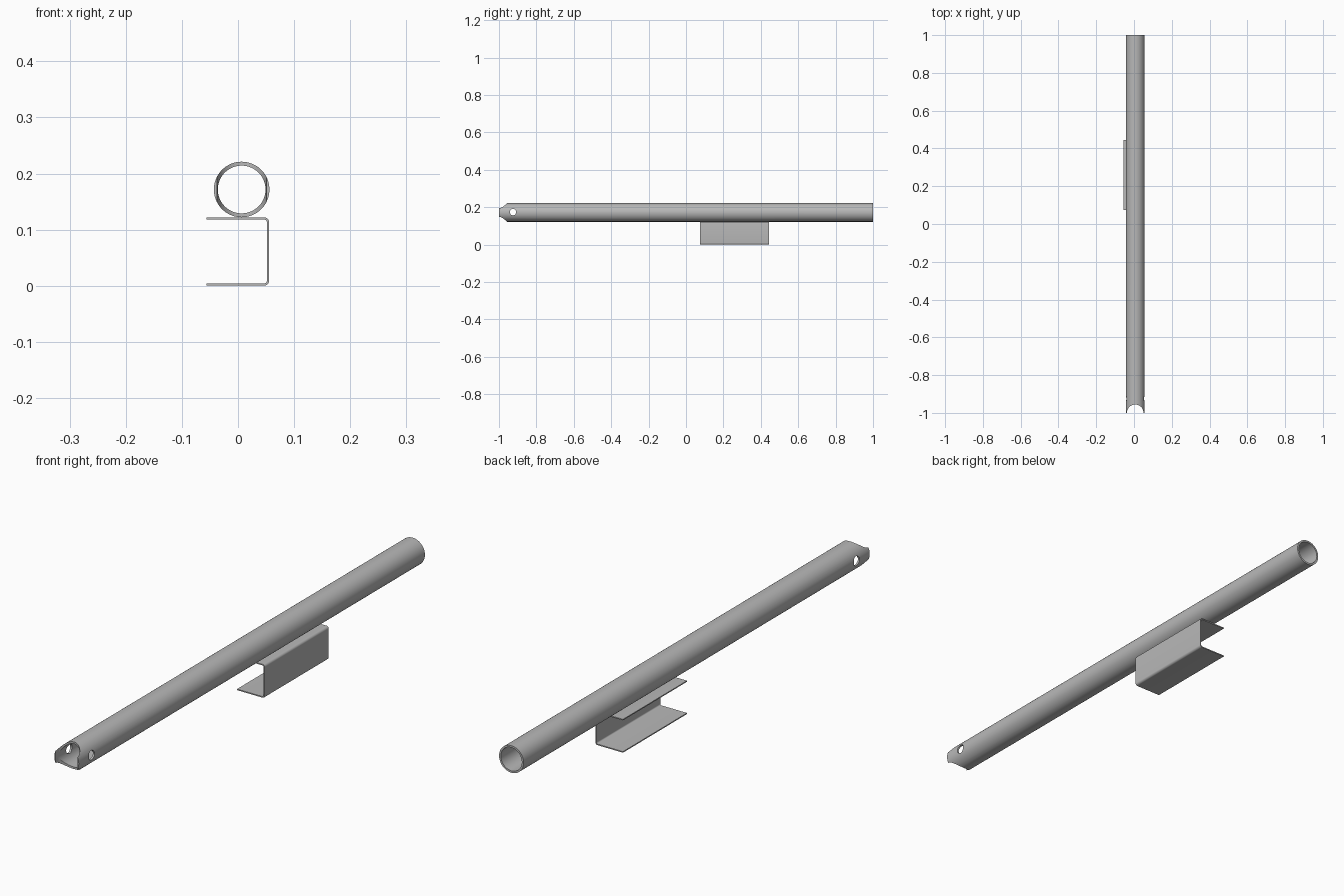
import bpy
import bmesh
import math
from mathutils import Matrix, Vector

cube = bpy.data.objects.get("Cube")
if cube:
    bpy.data.objects.remove(cube, do_unlink=True)

steel = bpy.data.materials.new("grey steel")
steel.use_nodes = True
GREY = (0.48, 0.48, 0.48, 1)
steel.diffuse_color = GREY
steel.node_tree.nodes["Principled BSDF"].inputs["Base Color"].default_value = GREY

TUBE_X, TUBE_Z = 0.0065, 0.1715
TUBE_R, BORE_R = 0.0495, 0.0425


def add_object(name, bm):
    bmesh.ops.recalc_face_normals(bm, faces=bm.faces)
    mesh = bpy.data.meshes.new(name)
    bm.to_mesh(mesh)
    bm.free()
    mesh.materials.append(steel)
    obj = bpy.data.objects.new(name, mesh)
    bpy.context.collection.objects.link(obj)
    return obj


def rod(name, radius, length, axis, centre, segments=64):
    bm = bmesh.new()
    turn = Vector((0, 0, 1)).rotation_difference(Vector(axis)).to_matrix().to_4x4()
    bmesh.ops.create_cone(bm, cap_ends=True, segments=segments, radius1=radius,
                          radius2=radius, depth=length,
                          matrix=Matrix.Translation(centre) @ turn)
    return add_object(name, bm)


def activate(obj):
    bpy.ops.object.select_all(action="DESELECT")
    obj.select_set(True)
    bpy.context.view_layer.objects.active = obj


def cut(obj, cutter):
    cutter.hide_render = True
    mod = obj.modifiers.new("cut", "BOOLEAN")
    mod.operation = "DIFFERENCE"
    mod.solver = "EXACT"
    mod.object = cutter
    activate(obj)
    bpy.ops.object.modifier_apply(modifier=mod.name)
    bpy.data.objects.remove(cutter, do_unlink=True)


def smooth(obj):
    activate(obj)
    bpy.ops.object.shade_smooth_by_angle(angle=math.radians(30))


# Hollow tube with a coped front end and a cross-drilled hole
tube = rod("tube", TUBE_R, 2, (0, 1, 0), (TUBE_X, 0, TUBE_Z), 96)
cut(tube, rod("bore_cutter", BORE_R, 2.2, (0, 1, 0), (TUBE_X, 0, TUBE_Z), 96))
cut(tube, rod("cope_cutter", 0.044, 0.3, (0, 0, 1), (TUBE_X, -1, TUBE_Z)))
cut(tube, rod("hole_cutter", 0.017, 0.3, (1, 0, 0), (TUBE_X, -0.925, TUBE_Z + 0.002), 32))
smooth(tube)

# Bent sheet channel below the tube, open towards -x
LEFT, RIGHT, HEIGHT, SHEET, BEND = -0.0565, 0.0555, 0.122, 0.004, 0.009


def channel_side(inset):
    points = [(LEFT, inset)]
    for z, start in ((BEND, -90), (HEIGHT - BEND, 0)):
        for step in range(7):
            a = math.radians(start + step * 15)
            r = BEND - inset
            points.append((RIGHT - BEND + r * math.cos(a), z + r * math.sin(a)))
    return points + [(LEFT, HEIGHT - inset)]


bm = bmesh.new()
outer, inner = ([bm.verts.new((x, 0.075, z)) for x, z in channel_side(i)]
                for i in (0, SHEET))
for i in range(len(outer) - 1):
    bm.faces.new((outer[i], outer[i + 1], inner[i + 1], inner[i]))
sheet = bmesh.ops.extrude_face_region(bm, geom=bm.faces[:], use_keep_orig=True)
bmesh.ops.translate(bm, vec=(0, 0.37, 0),
                    verts=[v for v in sheet["geom"] if isinstance(v, bmesh.types.BMVert)])
smooth(add_object("channel_bracket", bm))
